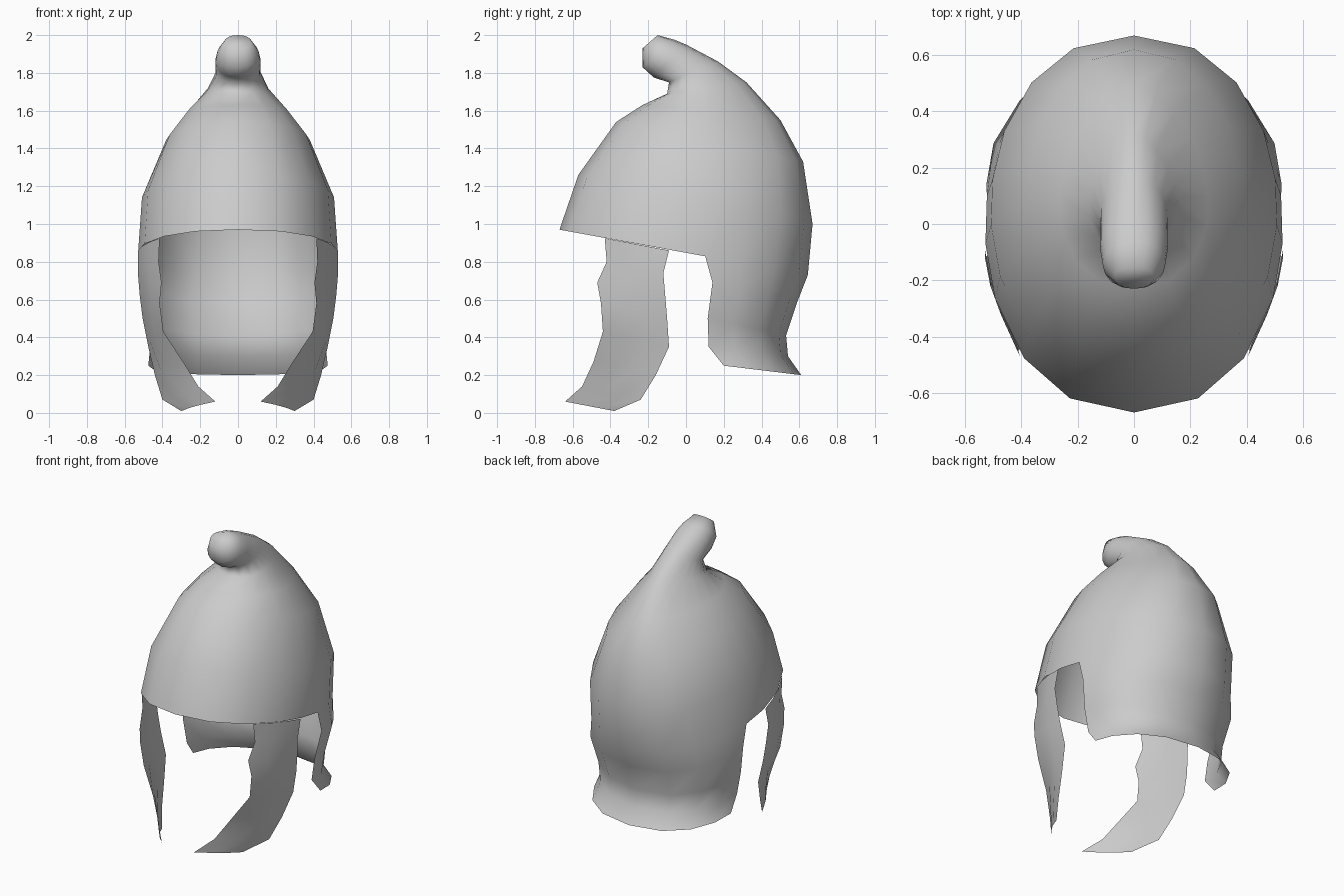
import bpy
import bmesh
from math import sin, cos, radians

cube = bpy.data.objects.get("Cube")
if cube:
    bpy.data.objects.remove(cube, do_unlink=True)

# One plain metal colour
metal = bpy.data.materials.new("pale grey metal")
metal.use_nodes = True
GREY = (0.6, 0.6, 0.6, 1)
metal.diffuse_color = GREY
metal.node_tree.nodes["Principled BSDF"].inputs["Base Color"].default_value = GREY


def finish(bm, name):
    bmesh.ops.recalc_face_normals(bm, faces=bm.faces)
    for face in bm.faces:
        face.smooth = True
    mesh = bpy.data.meshes.new(name)
    bm.to_mesh(mesh)
    bm.free()
    mesh.materials.append(metal)
    obj = bpy.data.objects.new(name, mesh)
    bpy.context.collection.objects.link(obj)
    return obj


def bridge(bm, low, high, closed=False):
    for i in range(len(low) if closed else len(low) - 1):
        j = (i + 1) % len(low)
        bm.faces.new((low[i], low[j], high[j], high[i]))


def mix(a, b, t):
    return a + (b - a) * t


def bulge(a):
    """Slightly squared sine for the half width."""
    s = sin(radians(a))
    return (1 if s >= 0 else -1) * abs(s) ** 0.88


# Column angles, measured from the front; the ear gap lies near 90
half = [0, 22.5, 45, 67.5, 85, 100, 117, 137, 158, 180]
angles = half + [360 - a for a in half[-2:0:-1]]

# Dome and forward-curling crest: front y, z, back y, z, half width, back pinch
dome_rings = [
    (-0.67, 0.97, 0.645, 0.73, 0.53, 0),
    (-0.57, 1.26, 0.67, 1.00, 0.51, 0),
    (-0.37, 1.54, 0.62, 1.33, 0.39, 0.05),
    (-0.23, 1.63, 0.50, 1.55, 0.29, 0.2),
    (-0.10, 1.69, 0.32, 1.75, 0.18, 0.25),
    (-0.09, 1.75, 0.17, 1.86, 0.125, 0.1),
    (-0.17, 1.775, 0.0, 1.95, 0.12, 0),
    (-0.23, 1.83, -0.06, 1.975, 0.11, 0),
    (-0.23, 1.93, -0.15, 2.0, 0.07, 0),
]
bm = bmesh.new()
rings = []
for fy, fz, by, bz, w, pinch in dome_rings:
    ring = []
    for a in angles:
        t = (1 - cos(radians(a))) / 2
        x = w * bulge(a) * (1 - pinch * t * t * 2)
        ring.append(bm.verts.new((x, mix(fy, by, t), mix(fz, bz, t))))
    rings.append(ring)
for low, high in zip(rings, rings[1:]):
    bridge(bm, low, high, closed=True)
bm.faces.new(rings[-1])

# Flared neck guard hanging from the back of the rim:
# side x, y, z, then back y, z
guard_rows = [
    (0.525, 0.14, 0.69, 0.59, 0.59),
    (0.49, 0.115, 0.5, 0.53, 0.41),
    (0.465, 0.12, 0.35, 0.54, 0.3),
    (0.475, 0.2, 0.25, 0.61, 0.2),
]
back = [i for i, a in enumerate(angles) if 100 <= a <= 260]
previous = [rings[0][i] for i in back]
for sx, sy, sz, by, bz in guard_rows:
    row = []
    for i in back:
        a = 180 + (angles[i] - 180) * 90 / 80
        t = -cos(radians(a))
        row.append(bm.verts.new((sx * bulge(a), mix(sy, by, t), mix(sz, bz, t))))
    bridge(bm, row, previous)
    previous = row
finish(bm, "helmet_dome_and_neck_guard")

# Cheek guards: front edge and back edge for each row
cheek_rows = [
    ((0.415, -0.43, 0.925), (0.53, -0.09, 0.86)),
    ((0.42, -0.42, 0.80), (0.53, -0.12, 0.74)),
    ((0.405, -0.47, 0.69), (0.52, -0.11, 0.62)),
    ((0.415, -0.45, 0.58), (0.505, -0.10, 0.5)),
    ((0.395, -0.44, 0.43), (0.475, -0.09, 0.35)),
    ((0.29, -0.49, 0.27), (0.44, -0.16, 0.2)),
    ((0.21, -0.55, 0.14), (0.4, -0.24, 0.07)),
    ((0.12, -0.64, 0.06), (0.3, -0.38, 0.01)),
]
for side, name in ((1, "left_cheek_guard"), (-1, "right_cheek_guard")):
    bm = bmesh.new()
    previous = None
    for front, rear in cheek_rows:
        row = []
        for k in range(4):
            t = k / 3
            x, y, z = (mix(f, r, t) for f, r in zip(front, rear))
            x += 0.02 * sin(radians(180 * t))
            row.append(bm.verts.new((side * x, y, z)))
        if previous:
            bridge(bm, row, previous)
        previous = row
    finish(bm, name)
